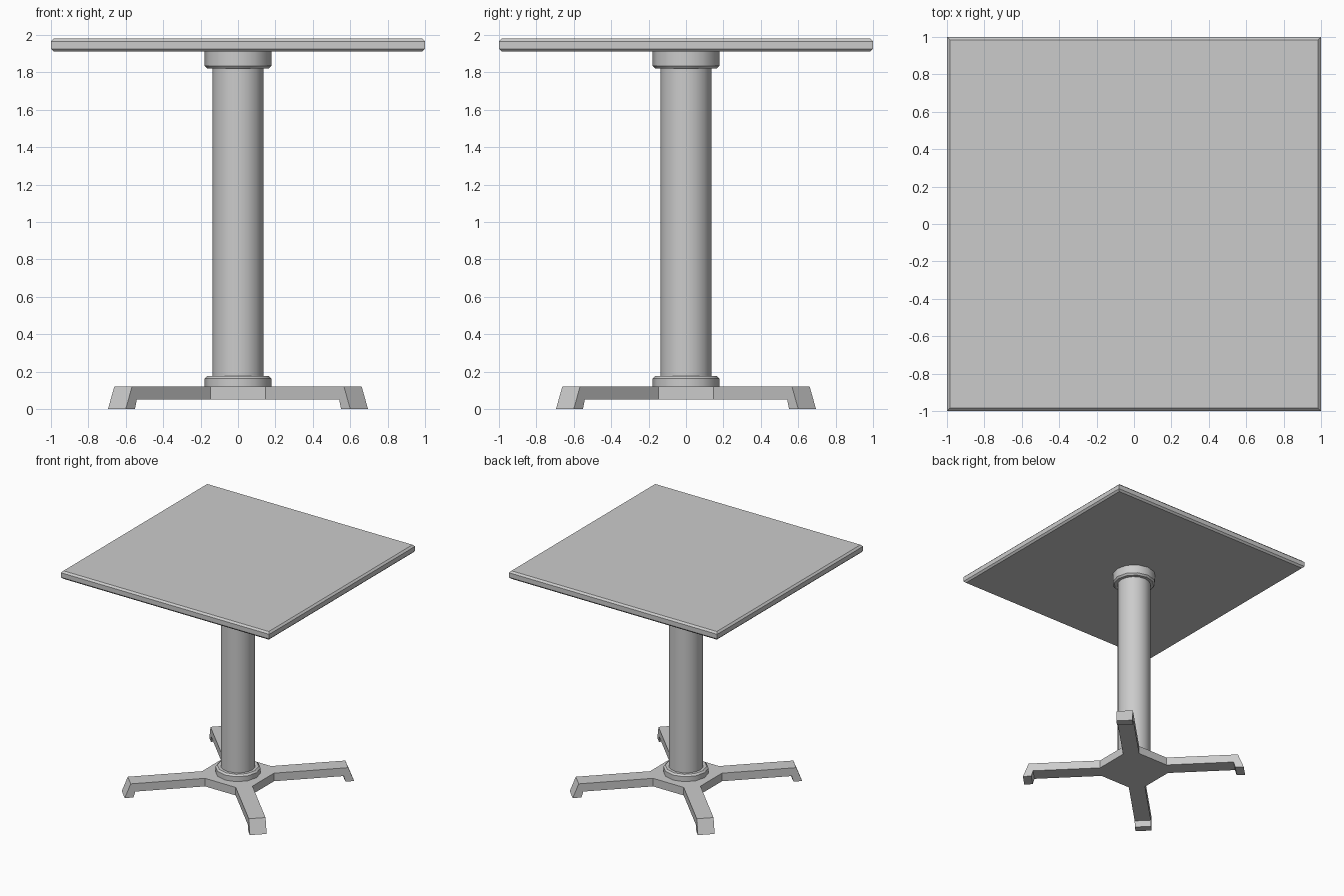
import bpy, bmesh, math

if "Cube" in bpy.data.objects:
    bpy.data.objects.remove(bpy.data.objects["Cube"])


def finish(name, bm, smooth=False):
    bmesh.ops.recalc_face_normals(bm, faces=bm.faces[:])
    mesh = bpy.data.meshes.new(name)
    bm.to_mesh(mesh)
    bm.free()
    ob = bpy.data.objects.new(name, mesh)
    bpy.context.collection.objects.link(ob)
    if smooth:
        bpy.ops.object.select_all(action='DESELECT')
        ob.select_set(True)
        bpy.context.view_layer.objects.active = ob
        bpy.ops.object.shade_smooth_by_angle(angle=math.radians(35))
    return ob


def lathe(name, profile, sides):
    """Closed turned solid from (radius, z) points."""
    bm = bmesh.new()
    rings = []
    for r, z in profile:
        rings.append([bm.verts.new((r * math.cos(2 * math.pi * i / sides),
                                    r * math.sin(2 * math.pi * i / sides), z))
                      for i in range(sides)])
    for a, b in zip(rings, rings[1:]):
        for i in range(sides):
            j = (i + 1) % sides
            bm.faces.new((a[i], a[j], b[j], b[i]))
    bm.faces.new(rings[0])
    bm.faces.new(rings[-1])
    return finish(name, bm, True)


def extrude(bm, points, offset):
    """Extrude a closed polygon by an offset vector."""
    face = bm.faces.new([bm.verts.new(p) for p in points])
    new = bmesh.ops.extrude_face_region(bm, geom=[face], use_keep_orig=True)
    verts = [g for g in new["geom"] if isinstance(g, bmesh.types.BMVert)]
    bmesh.ops.translate(bm, vec=offset, verts=verts)


# Square top with chamfered edges
bm = bmesh.new()
bmesh.ops.create_cube(bm, size=1)
for v in bm.verts:
    v.co = (v.co.x * 2, v.co.y * 2, 1.945 + v.co.z * 0.07)
flat = [e for e in bm.edges if abs(e.verts[0].co.z - e.verts[1].co.z) < 1e-4]
bmesh.ops.bevel(bm, geom=flat, offset=0.015, segments=1, affect='EDGES')
finish("table_top", bm)

# Column and its two collars
lathe("column", [(0.137, 0.11), (0.137, 1.85)], 16)
lathe("upper_collar", [(0.165, 1.82), (0.178, 1.835), (0.178, 1.912)], 12)
lathe("lower_collar", [(0.178, 0.115), (0.178, 0.163), (0.163, 0.177)], 12)

# Base: hub and four diagonal legs, joined at the hub corners
Z0, Z1, WIDTH = 0.05, 0.12, 0.134
A, B = 0.147, 0.242
ROOT = (A + B) * math.sqrt(0.5)
bm = bmesh.new()
hub = [(A, -B), (B, -A), (B, A), (A, B), (-A, B), (-B, A), (-B, -A), (-A, -B)]
extrude(bm, [(x, y, Z0) for x, y in hub], (0, 0, Z1 - Z0))
finish("base_hub", bm)

# Leg side outline as (distance from centre, z)
outline = [(ROOT, Z0), (0.832, Z0), (0.846, 0), (0.916, 0), (0.868, Z1), (ROOT, Z1)]
for i, name in enumerate(("back_right", "back_left", "front_left", "front_right")):
    bm = bmesh.new()
    extrude(bm, [(d, -WIDTH / 2, z) for d, z in outline], (0, WIDTH, 0))
    leg = finish(name + "_leg", bm)
    leg.rotation_euler.z = math.radians(45 + 90 * i)
